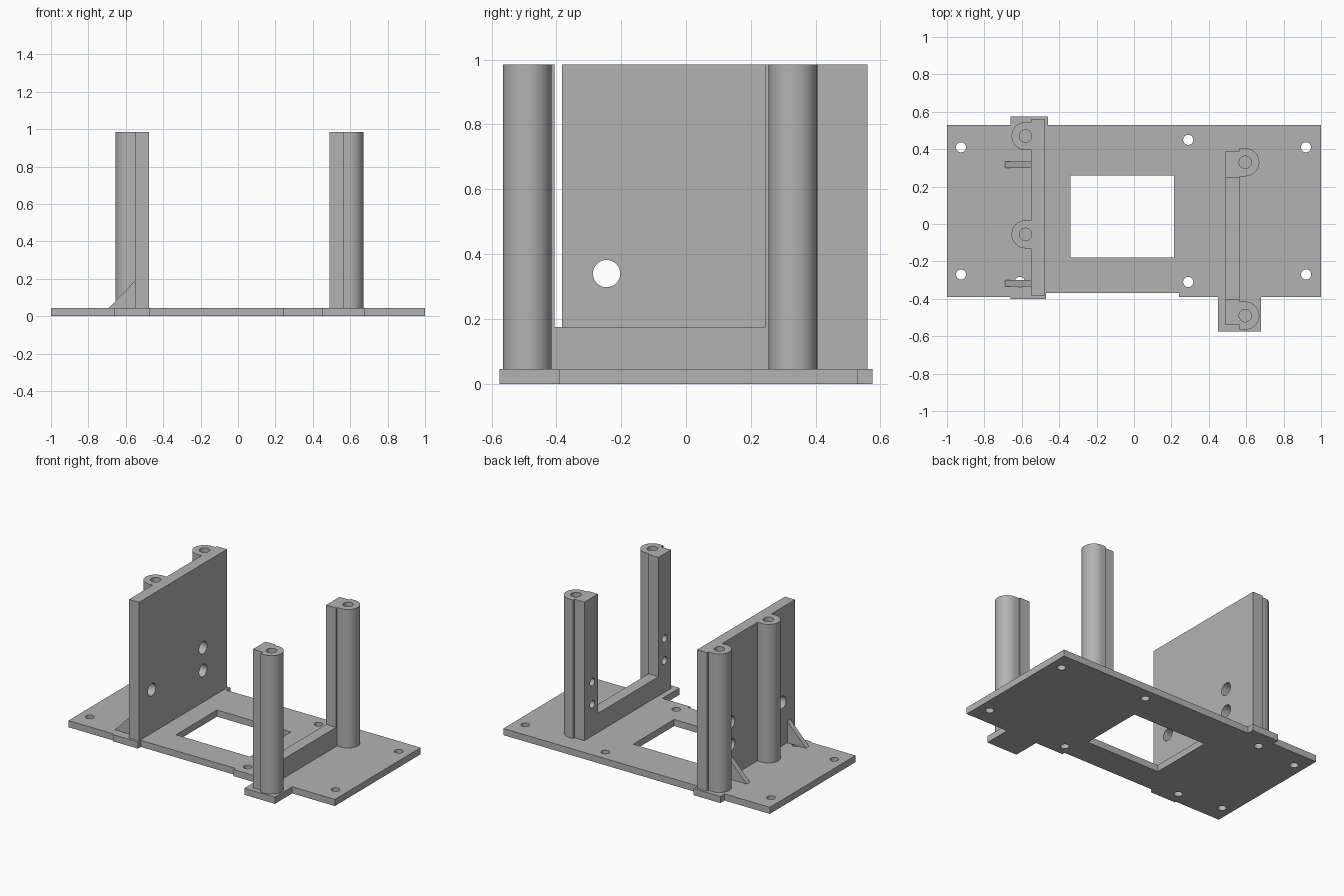
import bpy
import bmesh
from math import cos, sin, pi, radians
from mathutils import Matrix

cube = bpy.data.objects.get("Cube")
if cube:
    bpy.data.objects.remove(cube, do_unlink=True)

# One grey plastic for the whole bracket
GREY = (0.45, 0.45, 0.45, 1)
plastic = bpy.data.materials.new("grey plastic")
plastic.use_nodes = True
plastic.diffuse_color = GREY
plastic.node_tree.nodes["Principled BSDF"].inputs["Base Color"].default_value = GREY

BASE_TOP, TOP = 0.045, 0.985


def finish(name, bm):
    bmesh.ops.recalc_face_normals(bm, faces=bm.faces)
    mesh = bpy.data.meshes.new(name)
    bm.to_mesh(mesh)
    bm.free()
    mesh.materials.append(plastic)
    obj = bpy.data.objects.new(name, mesh)
    bpy.context.collection.objects.link(obj)
    return obj


def prism(name, outline, start, end, axis="z"):
    """Extrude an outline: (x, y) upward, or (x, z) along y."""
    bm = bmesh.new()
    place = (lambda a, b: (a, b, start)) if axis == "z" else (lambda a, b: (a, start, b))
    face = bm.faces.new([bm.verts.new(place(a, b)) for a, b in outline])
    new = bmesh.ops.extrude_face_region(bm, geom=[face])["geom"]
    shift = (0, 0, end - start) if axis == "z" else (0, end - start, 0)
    bmesh.ops.translate(bm, verts=[v for v in new if isinstance(v, bmesh.types.BMVert)], vec=shift)
    return finish(name, bm)


def box(name, x, y, z):
    return prism(name, [(x[0], y[0]), (x[1], y[0]), (x[1], y[1]), (x[0], y[1])], *z)


def rod(centre, radius, length, axis="z"):
    bm = bmesh.new()
    turn = Matrix.Rotation(pi / 2, 4, "Y") if axis == "x" else Matrix()
    bmesh.ops.create_cone(bm, cap_ends=True, segments=40, radius1=radius, radius2=radius,
                          depth=length, matrix=Matrix.Translation(centre) @ turn)
    return finish("cutter", bm)


def cut(obj, cutters):
    """Subtract the cutters, then discard them."""
    for cutter in cutters:
        cutter.hide_render = True
        mod = obj.modifiers.new("cut", "BOOLEAN")
        mod.operation, mod.solver, mod.object = "DIFFERENCE", "EXACT", cutter
        bpy.context.view_layer.objects.active = obj
        bpy.ops.object.modifier_apply(modifier=mod.name)
        bpy.data.objects.remove(cutter, do_unlink=True)


def smooth(obj):
    bpy.ops.object.select_all(action="DESELECT")
    obj.select_set(True)
    bpy.context.view_layer.objects.active = obj
    bpy.ops.object.shade_smooth_by_angle(angle=radians(30))


def screw_post(name, x, y, wall_x, r=0.075):
    """Round-fronted post reaching back to a wall, with a blind screw hole."""
    side = 1 if x > wall_x else -1
    arc = [(x + side * r * cos(pi * (i / 24 - 0.5)), y + r * sin(pi * (i / 24 - 0.5)))
           for i in range(25)]
    post = prism(name, arc + [(wall_x, y + r), (wall_x, y - r)], BASE_TOP, TOP)
    cut(post, [rod((x, y, TOP), 0.033, 0.7)])
    smooth(post)


# Base plate with tabs, window and mounting holes
outline = [(-1, -0.39), (-0.66, -0.39), (-0.66, -0.4), (-0.47, -0.4), (-0.47, -0.37),
           (0.24, -0.37), (0.24, -0.39), (0.45, -0.39), (0.45, -0.575), (0.68, -0.575),
           (0.68, -0.39), (1, -0.39), (1, 0.53), (-0.46, 0.53), (-0.46, 0.575),
           (-0.66, 0.575), (-0.66, 0.53), (-1, 0.53)]
base = prism("base_plate", outline, 0, BASE_TOP)
corner_holes = [(x, y) for x in (-0.925, 0.92) for y in (-0.27, 0.41)]
inner_holes = [(x, y) for x in (-0.61, 0.29) for y in (-0.31, 0.45)]
cut(base, [box("cutter", (-0.34, 0.215), (-0.18, 0.26), (-0.1, 0.1))]
    + [rod((x, y, 0), 0.027, 0.3) for x, y in corner_holes + inner_holes])
smooth(base)

# Tall wall with cable holes, two posts and two gussets
wall = box("tall_wall", (-0.55, -0.475), (-0.383, 0.56), (BASE_TOP, TOP))
cut(wall, [rod((-0.51, y, z), 0.042, 0.3, "x")
           for y, z in ((-0.245, 0.34), (0.304, 0.26), (0.304, 0.415))])
smooth(wall)
for label, y in (("front", -0.055), ("back", 0.47)):
    screw_post(f"tall_wall_{label}_post", -0.58, y, -0.55)
for label, y in (("front", -0.335), ("back", 0.3)):
    prism(f"{label}_gusset", [(-0.69, BASE_TOP), (-0.55, BASE_TOP), (-0.55, 0.19)],
          y, y + 0.035, "y")

# Low wall between two columns
box("low_wall", (0.49, 0.565), (-0.405, 0.245), (BASE_TOP, 0.175))
for label, ends, post_y, hole_y in (("front", (-0.54, -0.405), -0.49, -0.47),
                                    ("back", (0.245, 0.39), 0.33, 0.304)):
    column = box(f"{label}_column", (0.49, 0.565), ends, (BASE_TOP, TOP))
    cut(column, [rod((0.49, hole_y, z), 0.025, 0.13, "x") for z in (0.26, 0.41)]
        + [rod((0.595, post_y, TOP), 0.033, 0.7)])
    smooth(column)
    screw_post(f"{label}_column_post", 0.595, post_y, 0.565)
